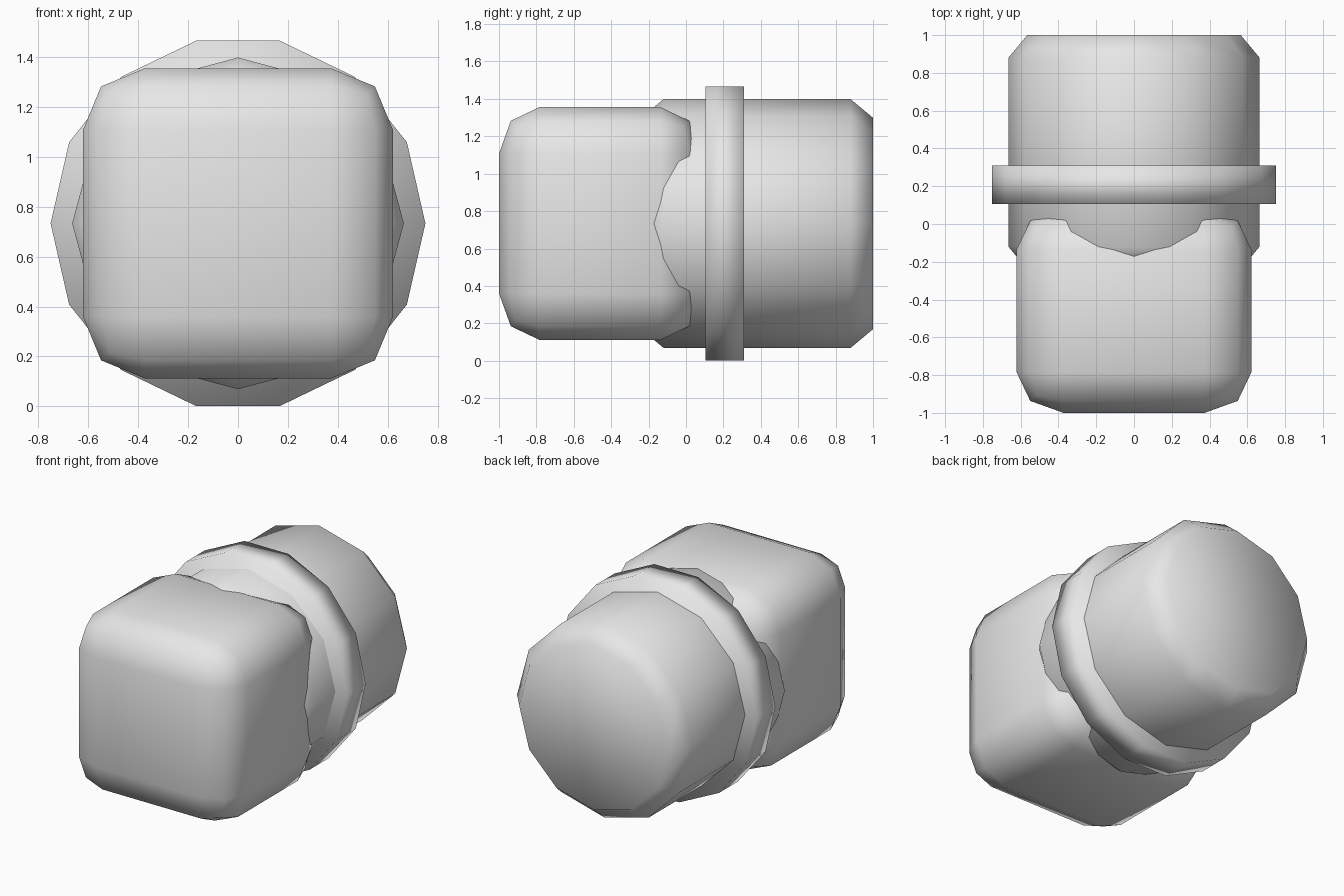
import bpy
import bmesh
from math import sin, cos, tau

AXIS_Z = 0.7335  # height of the shared centre line

default_cube = bpy.data.objects.get("Cube")
if default_cube:
    bpy.data.objects.remove(default_cube, do_unlink=True)

# Single plain grey
grey = bpy.data.materials.new("light grey")
grey.use_nodes = True
grey.diffuse_color = (0.8, 0.8, 0.8, 1)
grey.node_tree.nodes["Principled BSDF"].inputs["Base Color"].default_value = (0.8, 0.8, 0.8, 1)


def add_part(name, bm, location):
    """Turn a bmesh into a fully smooth-shaded grey object."""
    bmesh.ops.recalc_face_normals(bm, faces=bm.faces[:])
    for face in bm.faces:
        face.smooth = True
    mesh = bpy.data.meshes.new(name)
    bm.to_mesh(mesh)
    bm.free()
    mesh.materials.append(grey)
    obj = bpy.data.objects.new(name, mesh)
    obj.location = location
    bpy.context.collection.objects.link(obj)
    return obj


def lathe(name, profile, sides):
    """Solid of revolution about the y direction from (radius, y) points."""
    bm = bmesh.new()
    rings = [[bm.verts.new((r * cos(tau * i / sides), y, r * sin(tau * i / sides)))
              for i in range(sides)] for r, y in profile]
    for a, b in zip(rings, rings[1:]):
        for i in range(sides):
            j = (i + 1) % sides
            bm.faces.new((a[i], a[j], b[j], b[i]))
    bm.faces.new(rings[0])
    bm.faces.new(rings[-1])
    return add_part(name, bm, (0, 0, AXIS_Z))


# Rounded block at the front, slightly squashed in depth
bm = bmesh.new()
bmesh.ops.create_cube(bm, size=2)
block = add_part("front_block", bm, (0, -0.46, AXIS_Z))
block.scale = (0.622, 0.54, 0.622)
bevel = block.modifiers.new("rounded edges", "BEVEL")
bevel.width = 0.4
bevel.segments = 2
bevel.limit_method = "NONE"

# Barrel with chamfered ends
lathe("rear_barrel", [(0.565, -0.24), (0.665, -0.12), (0.665, 0.88), (0.565, 1.0)], 12)

# Collar around the barrel
lathe("collar", [(0.7515, 0.105), (0.7515, 0.31)], 14)
